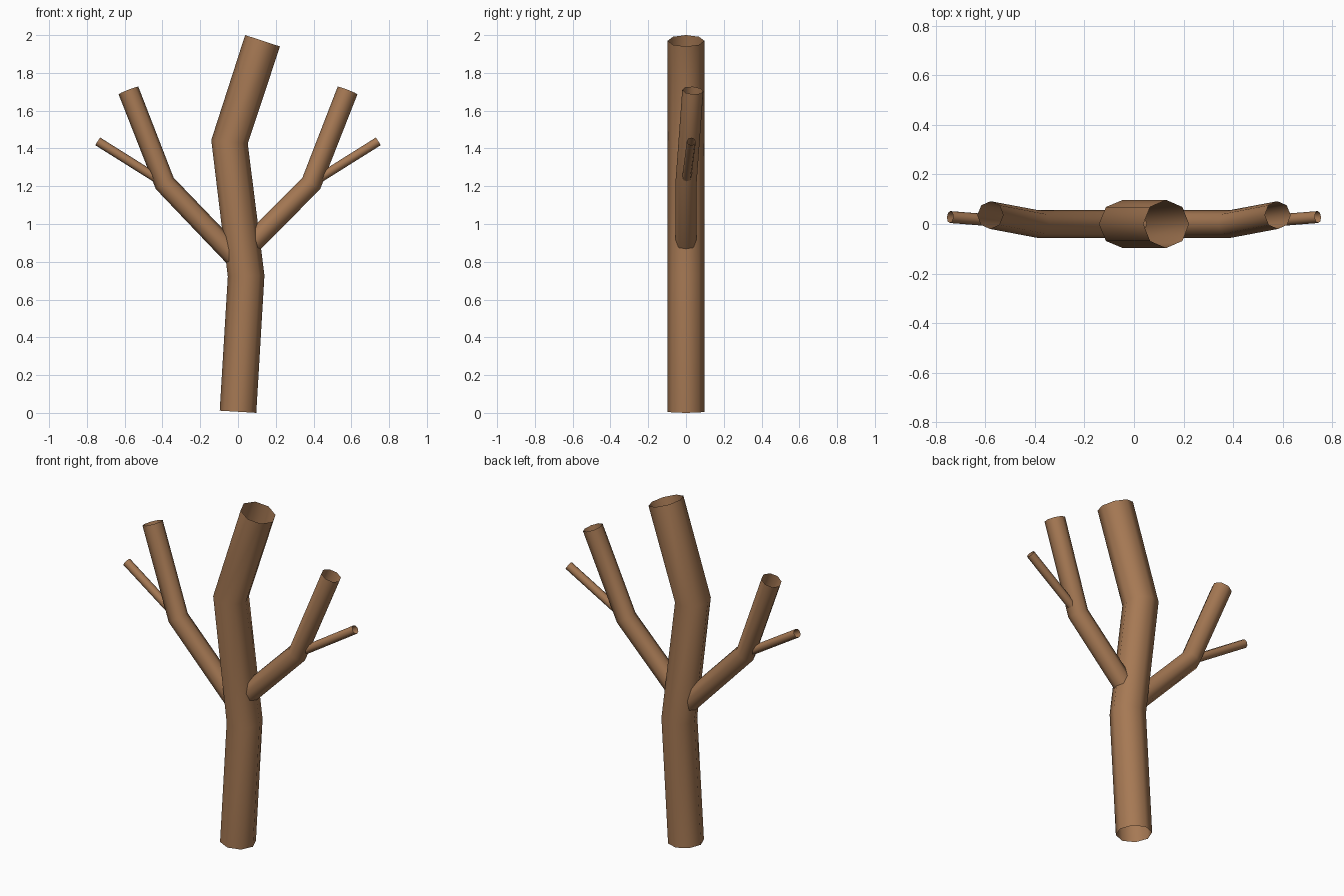
import bpy, bmesh, math
from mathutils import Vector

if "Cube" in bpy.data.objects:
    bpy.data.objects.remove(bpy.data.objects["Cube"])

bark = bpy.data.materials.new("brown bark")
bark.diffuse_color = (0.38, 0.19, 0.088, 1)
bark.use_nodes = True
bark.node_tree.nodes["Principled BSDF"].inputs["Base Color"].default_value = bark.diffuse_color
SIDES = 8


def tube(name, points, radius):
    """Open-ended eight-sided tube swept along a bent path."""
    pts = [Vector(p) for p in points]
    dirs = [(b - a).normalized() for a, b in zip(pts, pts[1:])]
    bm = bmesh.new()
    rings = []
    for i, p in enumerate(pts):
        # ring plane halves the angle between neighbouring segments
        t = (dirs[max(i - 1, 0)] + dirs[min(i, len(dirs) - 1)]).normalized()
        u = Vector((0, 1, 0)).cross(t).normalized()
        v = t.cross(u)
        ring = []
        for k in range(SIDES):
            a = 2 * math.pi * k / SIDES
            ring.append(bm.verts.new(p + radius * (math.cos(a) * u + math.sin(a) * v)))
        rings.append(ring)
    for lo, hi in zip(rings, rings[1:]):
        for k in range(SIDES):
            n = (k + 1) % SIDES
            bm.faces.new((lo[k], lo[n], hi[n], hi[k])).smooth = True
    mesh = bpy.data.meshes.new(name)
    bm.to_mesh(mesh)
    bm.free()
    mesh.materials.append(bark)
    obj = bpy.data.objects.new(name, mesh)
    bpy.context.collection.objects.link(obj)
    return obj


# Trunk with two bends
tube("trunk", [(0, 0, 0.006), (0.043, 0, 0.725), (-0.045, 0, 1.435), (0.13, 0, 1.97)], 0.097)

# A bent branch and a thin twig on each side
for side, s, base_z in (("left", -1, 0.81), ("right", 1, 0.825)):
    fork = (s * 0.388, 0, 1.215)
    tube(side + "_branch", [(0, 0, base_z), fork, (s * 0.58, 0.036, 1.707)], 0.056)
    tube(side + "_twig", [fork, (s * 0.742, 0.028, 1.437)], 0.024)
